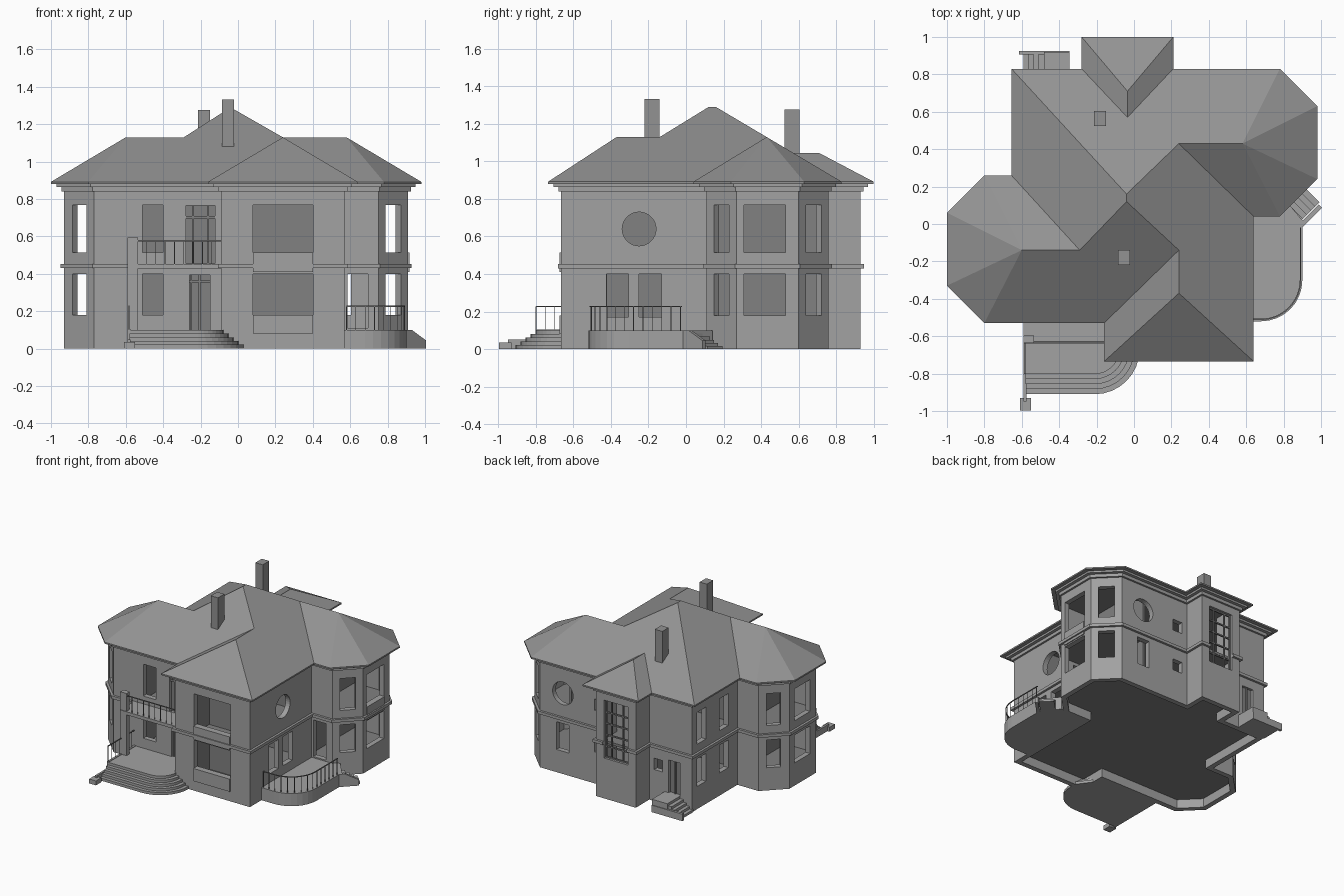
import bpy, bmesh, math
from mathutils import Matrix, Vector

if "Cube" in bpy.data.objects:
    bpy.data.objects.remove(bpy.data.objects["Cube"])


def tone(name, v):
    m = bpy.data.materials.new(name)
    m.diffuse_color = (v, v, v, 1)
    m.use_nodes = True
    m.node_tree.nodes["Principled BSDF"].inputs["Base Color"].default_value = m.diffuse_color
    return m


WALL, ROOF, INNER = tone("wall_grey", .36), tone("roof_grey", .29), tone("inner_grey", .22)


def finish(bm, name, mat=None):
    bmesh.ops.recalc_face_normals(bm, faces=bm.faces)
    me = bpy.data.meshes.new(name)
    bm.to_mesh(me)
    bm.free()
    me.materials.append(mat or WALL)
    ob = bpy.data.objects.new(name, me)
    bpy.context.scene.collection.objects.link(ob)
    return ob


def add_prism(bm, pts, z0, z1):
    lo = [bm.verts.new((p[0], p[1], z0)) for p in pts]
    hi = [bm.verts.new((p[0], p[1], z1)) for p in pts]
    n = len(pts)
    for i in range(n):
        j = (i + 1) % n
        bm.faces.new((lo[i], lo[j], hi[j], hi[i]))
    bm.faces.new(lo)
    bm.faces.new(hi)


def add_ring(bm, outer, inner, z0, z1):
    loops = [[bm.verts.new((p[0], p[1], z)) for p in pts]
             for pts, z in ((outer, z0), (outer, z1), (inner, z1), (inner, z0))]
    n = len(outer)
    for k in range(4):
        a, b = loops[k], loops[(k + 1) % 4]
        for i in range(n):
            j = (i + 1) % n
            bm.faces.new((a[i], a[j], b[j], b[i]))


def add_turned(bm, cx, cy, ang, depth, width, z0, z1):
    m = Matrix.Translation((cx, cy, 0)) @ Matrix.Rotation(math.radians(ang), 4, 'Z')
    d, w = depth / 2, width / 2
    add_prism(bm, [m @ Vector((x, y, 0)) for x, y in ((-d, -w), (d, -w), (d, w), (-d, w))], z0, z1)


def boxes(name, *dims, mat=None):
    bm = bmesh.new()
    for x0, x1, y0, y1, z0, z1 in dims:
        add_prism(bm, [(x0, y0), (x1, y0), (x1, y1), (x0, y1)], z0, z1)
    return finish(bm, name, mat)


def arc(cx, cy, r, a0, a1, n=8):
    return [(cx + r * math.cos(math.radians(a0 + (a1 - a0) * i / n)),
             cy + r * math.sin(math.radians(a0 + (a1 - a0) * i / n))) for i in range(n + 1)]


def inset(pts, d):
    # clockwise outline: inward normal is to the right of each edge
    out = []
    for i in range(len(pts)):
        p, c, q = (Vector(pts[k % len(pts)]) for k in (i - 1, i, i + 1))
        e1, e2 = (c - p).normalized(), (q - c).normalized()
        n1, n2 = Vector((e1.y, -e1.x)), Vector((e2.y, -e2.x))
        out.append(c + (n1 + n2) * d / (1 + n1.dot(n2)))
    return out


# roof: one eave outline with hips, valleys and ridges
EAVE = [(-.655, .83), (-.28, .83), (-.28, 1), (.21, 1), (.21, .83), (.78, .83), (.98, .63),
        (.98, .24), (.78, .04), (.64, .04), (.64, -.735), (-.16, -.735), (-.16, -.53),
        (-.80, -.53), (-1, -.33), (-1, .06), (-.80, .26), (-.655, .26)]
RIDGE = [(-.035, .71, 1.045), (-.035, .57, 1.045), (.58, .43, 1.13), (.24, .43, 1.13),
         (.24, -.37, 1.13), (.24, -.14, 1.13), (-.60, -.14, 1.13), (-.29, -.14, 1.13),
         (-.04, .12, 1.29), (-.04, .16, 1.29)]
FACES = [(2, 3, 18), (3, 4, 19, 18), (1, 2, 18, 19), (0, 1, 19, 4, 5, 20, 21, 27),
         (5, 6, 20), (6, 7, 20), (7, 8, 20), (8, 9, 21, 20), (9, 10, 22, 23, 26, 27, 21),
         (10, 11, 22), (11, 12, 23, 22), (12, 13, 24, 25, 26, 23), (13, 14, 24),
         (14, 15, 24), (15, 16, 24), (16, 17, 25, 24), (17, 0, 27, 26, 25)]
bm = bmesh.new()
vs = [bm.verts.new((x, y, .892)) for x, y in EAVE] + [bm.verts.new(r) for r in RIDGE]
low = [bm.verts.new((x, y, .88)) for x, y in EAVE]
for f in FACES:
    bm.faces.new([vs[i] for i in f])
for i in range(18):
    j = (i + 1) % 18
    bm.faces.new((vs[i], vs[j], low[j], low[i]))
bm.faces.new(low)
finish(bm, "roof", ROOF)

# cornice mouldings, floors (hollow underneath)
bm = bmesh.new()
add_ring(bm, inset(EAVE, .03), inset(EAVE, .10), .865, .88)
add_ring(bm, inset(EAVE, .055), inset(EAVE, .10), .84, .865)
finish(bm, "cornice")
for name, z0, z1 in (("ground_floor", .07, .09), ("upper_floor", .425, .445), ("ceiling", .855, .875)):
    bm = bmesh.new()
    add_prism(bm, inset(EAVE, .1), z0, z1)
    finish(bm, name, INNER)

# walls and belt course
bm = bmesh.new()
add_ring(bm, inset(EAVE, .07), inset(EAVE, .11), 0, .86)
walls = finish(bm, "walls")
bm = bmesh.new()
add_ring(bm, inset(EAVE, .052), inset(EAVE, .08), .43, .453)
belt = finish(bm, "belt_course")

# window and door openings: centre, facing angle, width, z range
LO, UP = (.18, .40), (.515, .768)
cut = bmesh.new()
for z in (LO, UP):
    for x, y, a, w in ((.83, .19, -45, .115), (.83, .68, 45, .115), (.91, .42, 0, .22),
                       (-.845, .11, 135, .105), (-.845, -.38, 225, .105), (-.93, -.13, 180, .2),
                       (-.455, -.46, 270, .11), (.24, -.665, 270, .32),
                       (-.585, .64, 180, .11), (-.585, .36, 180, .11)):
        add_turned(cut, x, y, a, .14, w, *z)
for x, y, a, w, z0, z1 in ((-.205, -.46, 270, .11, .10, .395), (-.20, -.46, 270, .155, .455, .765),
                           (.57, -.365, 0, .115, .17, .40), (.57, -.19, 0, .12, .17, .40),
                           (.64, .11, 270, .11, .11, .40), (.55, .76, 90, .11, .18, .40),
                           (.23, .76, 90, .085, .58, .67), (.23, .76, 90, .085, .25, .34),
                           (-.035, .93, 90, .21, .32, .78), (-.29, .76, 90, .075, .25, .34),
                           (-.43, .76, 90, .10, .10, .36)):
    add_turned(cut, x, y, a, .12, w, z0, z1)
for loc, axis in (((.57, -.25, .64), 'Y'), ((.55, .76, .64), 'X')):
    bmesh.ops.create_cone(cut, cap_ends=True, segments=32, radius1=.09, radius2=.09, depth=.12,
                          matrix=Matrix.Translation(loc) @ Matrix.Rotation(math.pi / 2, 4, axis))
cutter = finish(cut, "opening_cutter")
cutter.hide_render = True
for ob in (walls, belt):
    mod = ob.modifiers.new("openings", 'BOOLEAN')
    mod.object, mod.solver = cutter, 'EXACT'
    bpy.context.view_layer.objects.active = ob
    bpy.ops.object.modifier_apply(modifier=mod.name)
bpy.data.objects.remove(cutter)

# inner walls closing the rooms, loggia parapets
boxes("inner_walls", (-.05, .53, -.46, -.44, .09, .855), (-.10, -.08, -.42, .72, .09, .855),
      (.50, .52, .12, .72, .09, .855), (-.58, -.56, -.42, .18, .09, .855),
      (-.54, -.10, .10, .12, .09, .855), (-.08, .50, .10, .12, .09, .855),
      (.05, .07, -.625, -.46, .09, .855), (.41, .43, -.625, -.46, .09, .855), mat=INNER)
boxes("loggia_parapets", (.08, .40, -.675, -.63, .41, .515), (.08, .40, -.675, -.63, .08, .18),
      (.88, .917, .31, .53, .41, .515))

# doors and stair window bars
boxes("front_doors", (-.26, -.15, -.435, -.425, .10, .395), (-.255, -.245, -.45, -.435, .10, .395),
      (-.21, -.20, -.45, -.435, .10, .395), (-.26, -.15, -.45, -.435, .355, .365),
      (-.28, -.12, -.435, -.425, .455, .765), (-.28, -.12, -.455, -.425, .695, .71),
      (-.245, -.235, -.455, -.435, .455, .76), (-.165, -.155, -.455, -.435, .455, .76), mat=INNER)
boxes("back_door", (-.48, -.38, .73, .74, .09, .36), (-.435, -.425, .74, .75, .09, .36), mat=INNER)
boxes("stair_window_bars",
      *[(x - .005, x + .005, .90, .912, .32, .78) for x in (-.135, -.085, .015, .065)],
      *[(-.14, .07, .90, .912, z - .005, z + .005) for z in (.325, .41, .50, .59, .68, .775)], mat=INNER)

# chimneys
boxes("front_chimney", (-.085, -.022, -.22, -.14, 1.08, 1.333), mat=ROOF)
boxes("back_chimney", (-.215, -.15, .525, .605, 1.0, 1.277), mat=ROOF)

# front steps with rounded corner
bm = bmesh.new()
for i in range(5):
    d = .027 * i
    r, x1, y0 = .24 - d, .03 - d, -.91 + d
    add_prism(bm, [(-.58, -.45), (-.58, y0)] + arc(x1 - r, y0 + r, r, -90, 0) + [(x1, -.63), (-.1, -.45)],
              0, .02 * (i + 1) + .001)
finish(bm, "front_steps")
boxes("front_step_wall", (-.592, -.575, -.80, -.45, 0, .105), (-.592, -.575, -.95, -.80, 0, .05),
      (-.61, -.55, -.997, -.93, 0, .035))
boxes("balcony_post", (-.59, -.535, -.635, -.595, 0, .595))
boxes("balcony_slab", (-.59, -.08, -.64, -.45, .428, .453))

# side terrace with diagonal steps
curve = arc(.68, -.30, .22, -90, 0)
bm = bmesh.new()
add_prism(bm, [(.55, -.52)] + curve + [(.90, .02), (.80, .14), (.55, .14)], 0, .10)
finish(bm, "side_terrace")
bm = bmesh.new()
for i in range(5):
    add_turned(bm, .853 + .022 * i, .055 + .022 * i, 45, .033, .11, 0, .083 - .017 * i)
# sloping side wall of the steps, falling away from the terrace
turn = Matrix.Translation((.90, .0, 0)) @ Matrix.Rotation(math.radians(45), 4, 'Z')
side = [[bm.verts.new(turn @ Vector((u, w, z))) for u, z in
         ((-.02, 0), (.135, 0), (.135, .045), (.03, .10), (-.02, .10))] for w in (-.012, .012)]
for i in range(5):
    j = (i + 1) % 5
    bm.faces.new((side[0][i], side[0][j], side[1][j], side[1][i]))
bm.faces.new(side[0])
bm.faces.new(side[1])
finish(bm, "side_steps")

# back entrance landing and steps
boxes("back_steps", (-.48, -.345, .75, .92, 0, .10), (-.615, -.345, .905, .925, 0, .055),
      *[(-.51 - .027 * i, -.48, .75, .91, 0, .08 - .02 * i) for i in range(4)])


def railing(name, path, z0, z1, gap=.05):
    bm = bmesh.new()
    carry = 0
    for a, b in zip(path, path[1:]):
        a, b = Vector(a), Vector(b)
        v, c = b - a, (a + b) / 2
        add_turned(bm, c.x, c.y, math.degrees(math.atan2(v.y, v.x)), v.length, .007, z1 - .006, z1)
        while carry <= v.length:
            p = a + v.normalized() * carry
            add_turned(bm, p.x, p.y, 0, .004, .004, z0, z1 - .004)
            carry += gap
        carry -= v.length
    finish(bm, name, INNER)


# railings
railing("balcony_railing", [(-.54, -.63), (-.09, -.63)], .45, .58)
railing("terrace_railing", [(.58, -.51)] + arc(.68, -.30, .21, -90, 0) + [(.89, -.02)], .10, .23)
railing("step_railing", [(-.583, -.80), (-.583, -.47)], .10, .23)
